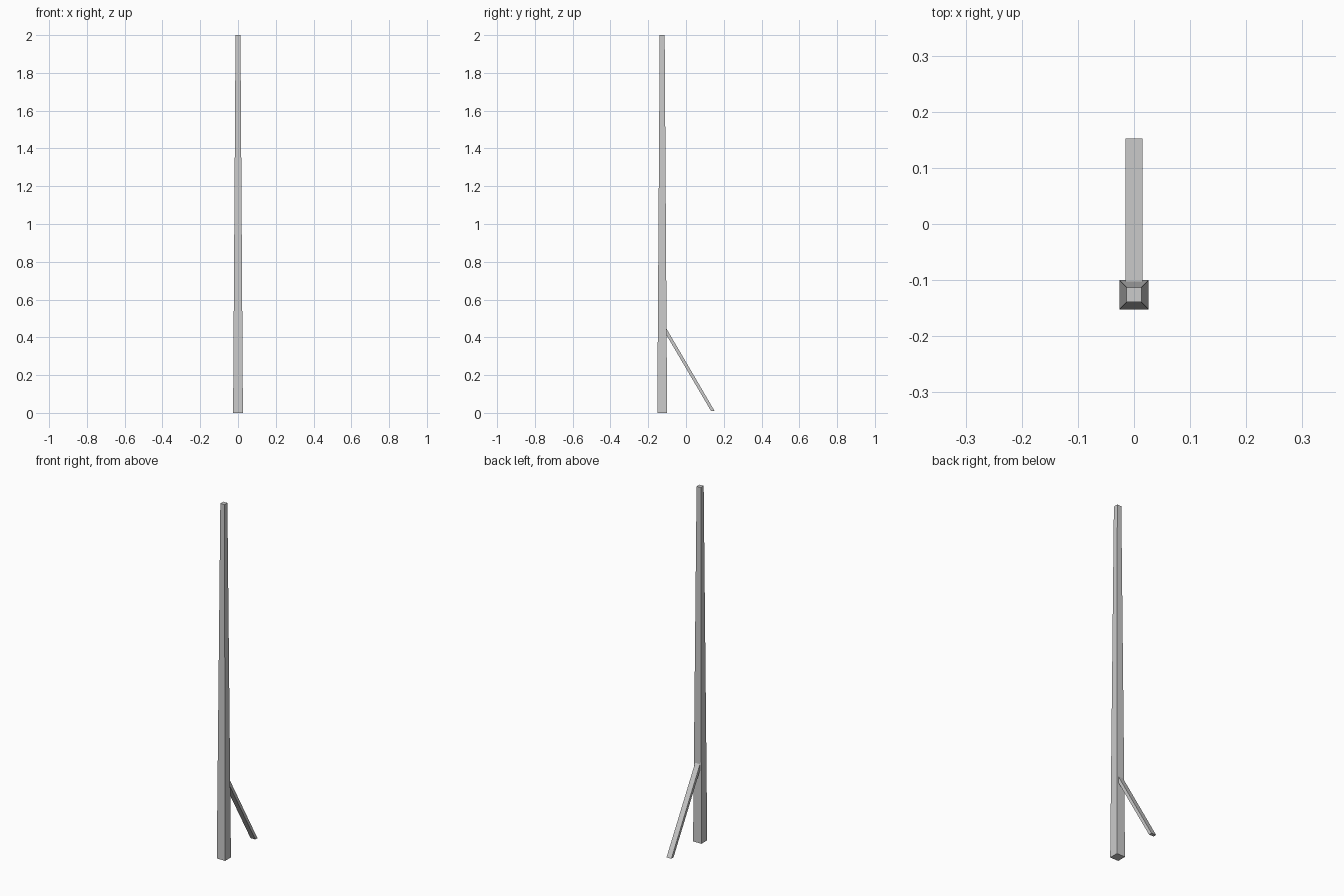
import bpy

if "Cube" in bpy.data.objects:
    bpy.data.objects.remove(bpy.data.objects["Cube"])


def loft(name, ring_a, ring_b):
    """Solid joining two matching four-point rings."""
    mesh = bpy.data.meshes.new(name)
    sides = [(i, (i + 1) % 4, (i + 1) % 4 + 4, i + 4) for i in range(4)]
    mesh.from_pydata(ring_a + ring_b, [], [(3, 2, 1, 0), (4, 5, 6, 7)] + sides)
    mesh.update()
    obj = bpy.data.objects.new(name, mesh)
    bpy.context.collection.objects.link(obj)
    return obj


def square(half, y, z):
    return [(sx * half, y + sy * half, z)
            for sx, sy in ((-1, -1), (1, -1), (1, 1), (-1, 1))]


# Tapered square post
POST_Y = -0.126
loft("post", square(0.026, POST_Y, 0.0), square(0.013, POST_Y, 2.0))

# Slanted brace: side profile extruded across x, top end just inside the post
profile = [(0.133, 0.009), (0.152, 0.009), (-0.104, 0.447), (-0.104, 0.413)]
loft("brace", [(0.015, y, z) for y, z in reversed(profile)],
     [(-0.015, y, z) for y, z in reversed(profile)])

# Consistent outward normals
import bmesh
for obj in bpy.context.collection.objects:
    bm = bmesh.new()
    bm.from_mesh(obj.data)
    bmesh.ops.recalc_face_normals(bm, faces=bm.faces)
    bm.to_mesh(obj.data)
    bm.free()
